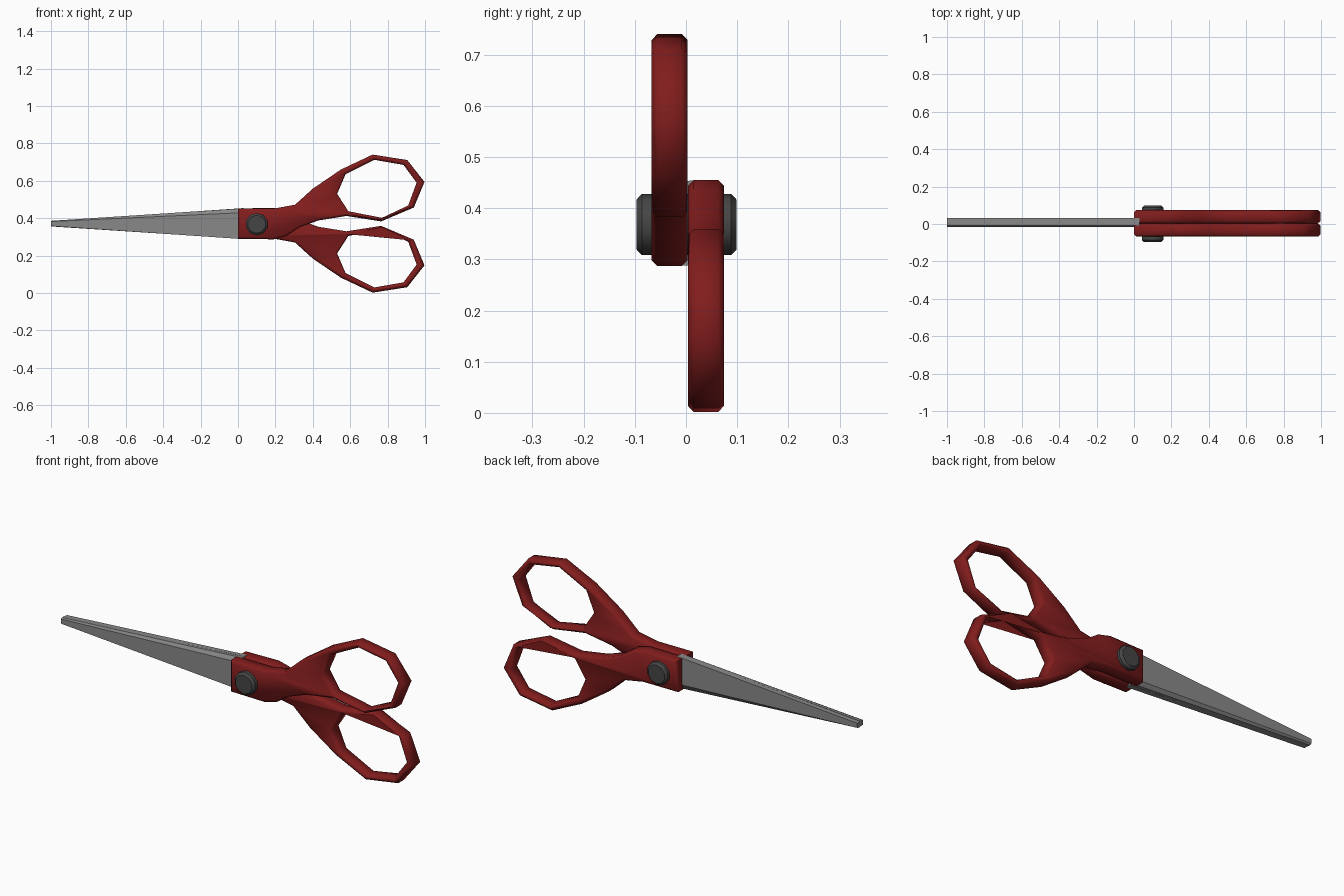
import bpy, bmesh, math

if "Cube" in bpy.data.objects:
    bpy.data.objects.remove(bpy.data.objects["Cube"])

def material(name, col):
    m = bpy.data.materials.new(name)
    m.diffuse_color = (*col, 1)
    m.use_nodes = True
    m.node_tree.nodes["Principled BSDF"].inputs["Base Color"].default_value = m.diffuse_color
    return m

RED = material("red_plastic", (0.22, 0.012, 0.012))
STEEL = material("steel", (0.25, 0.25, 0.25))
DARK = material("dark_metal", (0.06, 0.06, 0.06))
MID = 0.371  # height of the mirror line through the pivot

def flip(pts):
    return [(x, 2 * MID - z) for x, z in pts]

def finish(ob, mat, angle):
    ob.data.materials.clear()
    ob.data.materials.append(mat)
    bpy.ops.object.select_all(action='DESELECT')
    ob.select_set(True)
    bpy.context.view_layer.objects.active = ob
    bpy.ops.object.shade_smooth_by_angle(angle=math.radians(angle))

def plate(name, loops, y, half, chamfer):
    """Chamfered plate from closed x-z outlines (later loops are holes)."""
    cu = bpy.data.curves.new(name, 'CURVE')
    cu.dimensions = '2D'
    cu.fill_mode = 'BOTH'
    cu.extrude = half - chamfer
    cu.bevel_depth = chamfer
    cu.bevel_resolution = 0
    cu.offset = -chamfer
    for pts in loops:
        sp = cu.splines.new('POLY')
        sp.points.add(len(pts) - 1)
        for p, (x, z) in zip(sp.points, pts):
            p.co = (x, z, 0, 1)
        sp.use_cyclic_u = True
    ob = bpy.data.objects.new(name, cu)
    bpy.context.collection.objects.link(ob)
    ob.rotation_euler.x = math.pi / 2
    ob.location.y = y
    bpy.ops.object.select_all(action='DESELECT')
    ob.select_set(True)
    bpy.context.view_layer.objects.active = ob
    bpy.ops.object.convert(target='MESH')
    ob = bpy.context.object
    bm = bmesh.new()
    bm.from_mesh(ob.data)
    bmesh.ops.remove_doubles(bm, verts=bm.verts, dist=0.0005)
    bmesh.ops.recalc_face_normals(bm, faces=bm.faces)
    bm.to_mesh(ob.data)
    bm.free()
    return ob

# Handles: hub, neck and octagonal finger ring
outline = [(0, .29), (.19, .287), (.26, .305), (.33, .352), (.43, .388), (.58, .412),
           (.765, .383), (.94, .457), (.997, .594), (.905, .711), (.72, .74),
           (.55, .66), (.40, .558), (.305, .472), (.20, .453), (0, .453)]
hole = [(.59, .437), (.77, .402), (.91, .468), (.955, .59), (.885, .685),
        (.73, .712), (.575, .635), (.53, .53)]
finish(plate("front_handle", [outline, hole], -.032, .035, .011), RED, 50)
finish(plate("back_handle", [flip(outline), flip(hole)], .039, .035, .011), RED, 50)

# Blades: tapered bars, thick at the spine and ground towards the cutting edge
def blade(name, y_in, y_out, mirror):
    def section(x, lo, hi):
        pts = [(y_in, lo), (y_out, lo), (y_out, hi - (hi - lo) * .14),
               (y_out * .6 + y_in * .4, hi), (y_in, hi)]
        return [(x, y, 2 * MID - z if mirror else z) for y, z in pts]
    bm = bmesh.new()
    a = [bm.verts.new(c) for c in section(-1, .358, .386)]
    b = [bm.verts.new(c) for c in section(.03, .288, .453)]
    for i in range(5):
        j = (i + 1) % 5
        bm.faces.new((a[i], a[j], b[j], b[i]))
    bm.faces.new(a)
    bm.faces.new(b)
    bmesh.ops.recalc_face_normals(bm, faces=bm.faces)
    me = bpy.data.meshes.new(name)
    bm.to_mesh(me)
    bm.free()
    ob = bpy.data.objects.new(name, me)
    bpy.context.collection.objects.link(ob)
    finish(ob, STEEL, 10)

blade("front_blade", .007, -.017, False)
blade("back_blade", .007, .031, True)

# Pivot screw through both hubs
bpy.ops.mesh.primitive_cylinder_add(vertices=10, radius=.06, depth=.196,
                                    location=(.1, .001, .368), rotation=(math.pi / 2, 0, 0))
screw = bpy.context.object
screw.name = "pivot_screw"
bm = bmesh.new()
bm.from_mesh(screw.data)
rims = [e for e in bm.edges if abs(e.verts[0].co.z - e.verts[1].co.z) < 1e-4]
bmesh.ops.bevel(bm, geom=rims, offset=.011, segments=1, affect='EDGES')
bm.to_mesh(screw.data)
bm.free()
finish(screw, DARK, 40)
